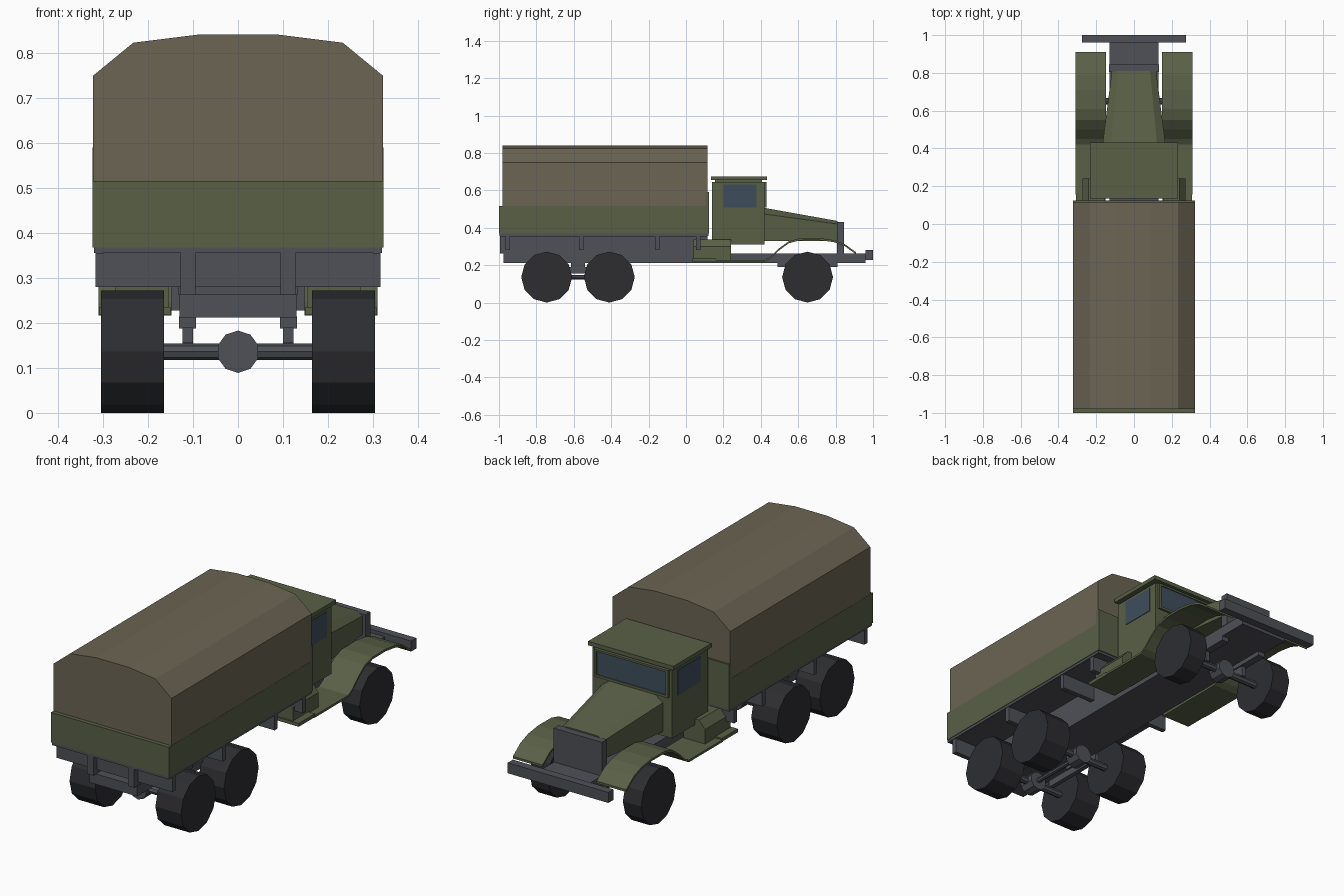
import bpy, bmesh, math
from mathutils import Matrix, Vector

if "Cube" in bpy.data.objects:
    bpy.data.objects.remove(bpy.data.objects["Cube"])


def material(name, rgb):
    m = bpy.data.materials.new(name)
    m.diffuse_color = (*rgb, 1)
    m.use_nodes = True
    m.node_tree.nodes["Principled BSDF"].inputs["Base Color"].default_value = m.diffuse_color
    return m


OLIVE = material("olive_paint", (0.100, 0.117, 0.062))
CANVAS = material("canvas_cloth", (0.150, 0.130, 0.088))
GREY = material("dark_grey_metal", (0.078, 0.082, 0.095))
TYRE = material("tyre_rubber", (0.026, 0.027, 0.031))
GLASS = material("window_glass", (0.048, 0.076, 0.107))


def finish(name, bm, mat, mirror=False):
    bmesh.ops.recalc_face_normals(bm, faces=bm.faces)
    me = bpy.data.meshes.new(name)
    bm.to_mesh(me)
    bm.free()
    me.materials.append(mat)
    ob = bpy.data.objects.new(name, me)
    bpy.context.collection.objects.link(ob)
    if mirror:
        ob.modifiers.new("mirror", 'MIRROR')
    return ob


def loft(name, rings, mat, mirror=False):
    """Closed solid through cross-sections with equal point counts."""
    bm = bmesh.new()
    vs = [[bm.verts.new(p) for p in r] for r in rings]
    n = len(rings[0])
    for a, b in zip(vs, vs[1:]):
        for i in range(n):
            j = (i + 1) % n
            bm.faces.new((a[i], a[j], b[j], b[i]))
    bm.faces.new(vs[0])
    bm.faces.new(vs[-1])
    return finish(name, bm, mat, mirror)


def box(name, x, y, z, mat, mirror=False):
    ring = lambda zz: [(x[0], y[0], zz), (x[1], y[0], zz), (x[1], y[1], zz), (x[0], y[1], zz)]
    return loft(name, [ring(z[0]), ring(z[1])], mat, mirror)


def cylinder(name, centre, radius, length, axis, sides, mat, mirror=False):
    bm = bmesh.new()
    rot = Matrix.Rotation(math.pi / 2, 4, 'Y' if axis == 'X' else 'X')
    bmesh.ops.create_cone(bm, cap_ends=True, segments=sides, radius1=radius, radius2=radius,
                          depth=length, matrix=Matrix.Translation(Vector(centre)) @ rot)
    # make sure a vertex lies on the horizontal axis of the wheel
    return finish(name, bm, mat, mirror)


# Chassis, bumper
box("chassis", (-0.13, 0.13), (-0.975, 0.96), (0.212, 0.263), GREY)
box("bumper", (-0.275, 0.275), (0.96, 1.0), (0.228, 0.28), GREY)

# Cargo bed: floor, sills, cross beams, walls
box("bed_floor", (-0.32, 0.32), (-0.998, 0.12), (0.355, 0.37), GREY)
box("bed_sill", (0.095, 0.128), (-0.995, 0.115), (0.262, 0.356), GREY, True)
box("bed_side_rail", (0.3, 0.317), (-0.995, 0.115), (0.353, 0.369), GREY, True)
for y in (-0.953, -0.56, -0.155, 0.065):
    box("bed_cross_beam", (-0.317, 0.317), (y - 0.012, y + 0.012), (0.28, 0.356), GREY)
box("bed_side", (0.305, 0.323), (-1.0, 0.12), (0.368, 0.516), OLIVE, True)
box("tailgate", (-0.323, 0.323), (-1.0, -0.98), (0.368, 0.516), OLIVE)
box("bed_front_panel", (-0.323, 0.323), (0.105, 0.124), (0.368, 0.59), OLIVE)

# Canvas cover
half = [(0.322, 0.5), (0.322, 0.75), (0.233, 0.823), (0.09, 0.841)]
arch = half + [(-x, z) for x, z in reversed(half)]
loft("canvas_cover", [[(x, y, z) for x, z in arch] for y in (-0.98, 0.116)], CANVAS)

# Cab, roof, windows with dark surrounds
box("cab", (-0.218, 0.218), (0.14, 0.42), (0.31, 0.645), OLIVE)
box("cab_roof", (-0.233, 0.233), (0.135, 0.432), (0.655, 0.675), OLIVE)
box("roof_support", (-0.2, 0.2), (0.155, 0.405), (0.64, 0.657), OLIVE)
box("door_window", (0.21, 0.221), (0.2, 0.378), (0.508, 0.632), GLASS, True)
box("windscreen", (-0.19, 0.19), (0.41, 0.425), (0.52, 0.635), GLASS)
for name, z in (("windscreen_lower_frame", (0.508, 0.52)), ("windscreen_upper_frame", (0.635, 0.645))):
    box(name, (-0.203, 0.203), (0.415, 0.43), z, OLIVE)
box("windscreen_side_frame", (0.19, 0.203), (0.415, 0.43), (0.508, 0.645), OLIVE, True)


# Bonnet tapering to the radiator
def bonnet_ring(y, w, t, shoulder, top):
    return [(w, y, 0.33), (w, y, shoulder), (t, y, top),
            (-t, y, top), (-w, y, shoulder), (-w, y, 0.33)]


loft("bonnet", [bonnet_ring(0.42, 0.167, 0.122, 0.473, 0.506),
                bonnet_ring(0.81, 0.117, 0.085, 0.42, 0.436)], OLIVE)
box("radiator", (-0.132, 0.132), (0.806, 0.845), (0.262, 0.43), GREY)

# Front fenders running back into the steps
path = [(0.155, 0.228), (0.42, 0.228), (0.45, 0.245), (0.5, 0.292), (0.55, 0.328), (0.61, 0.344),
        (0.71, 0.345), (0.79, 0.334), (0.85, 0.312), (0.91, 0.268)]
loft("fender", [[(0.148, y, z), (0.31, y, z), (0.31, y, z - 0.011), (0.148, y, z - 0.011)]
                for y, z in path], OLIVE, True)

# Side boxes behind the steps
section = [(0.155, 0.225), (0.272, 0.225), (0.272, 0.3), (0.24, 0.338), (0.155, 0.338)]
loft("side_box", [[(x, y, z) for x, z in section] for y in (0.04, 0.24)], OLIVE, True)
box("side_box_base", (0.15, 0.308), (0.035, 0.16), (0.218, 0.235), OLIVE, True)

# Wheels, axles, differentials
R = 0.136
for place, y, x, width in (("rear", -0.745, 0.235, 0.14), ("middle", -0.41, 0.235, 0.14),
                           ("front", 0.65, 0.255, 0.1)):
    cylinder(place + "_wheel", (x, y, R), R, width, 'X', 12, TYRE, True)
    cylinder(place + "_axle", (0, y, R), 0.018, 0.46, 'X', 8, GREY)
    cylinder(place + "_differential", (0, y, R), 0.047, 0.075, 'Y', 10, GREY)
cylinder("rear_drive_shaft", (0, -0.578, R), 0.012, 0.33, 'Y', 8, GREY)

# Leaf springs and their hangers
box("rear_spring", (0.1, 0.123), (-0.75, -0.405), (0.155, 0.19), GREY, True)
box("rear_spring_hanger", (0.093, 0.131), (-0.615, -0.54), (0.188, 0.214), GREY, True)
box("front_spring", (0.093, 0.131), (0.49, 0.81), (0.19, 0.214), GREY, True)
box("front_axle_mount", (0.1, 0.123), (0.62, 0.68), (0.14, 0.192), GREY, True)
